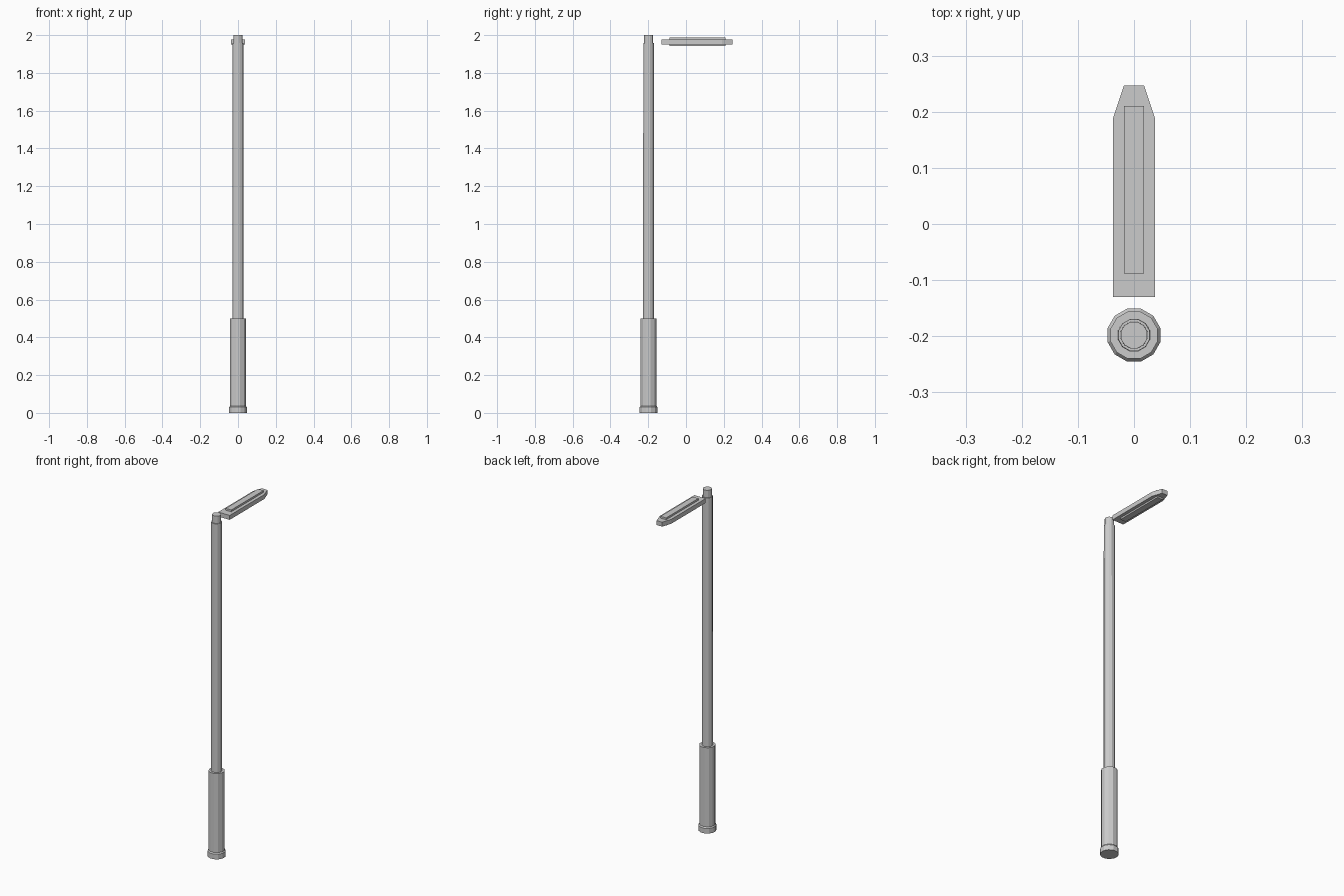
import bpy, bmesh, math

if "Cube" in bpy.data.objects:
    bpy.data.objects.remove(bpy.data.objects["Cube"])

SIDES = 12
POLE_Y = -0.198


def finish(name, bm):
    bmesh.ops.recalc_face_normals(bm, faces=bm.faces)
    me = bpy.data.meshes.new(name)
    bm.to_mesh(me)
    bm.free()
    ob = bpy.data.objects.new(name, me)
    bpy.context.collection.objects.link(ob)
    return ob


def turned(name, profile):
    """Closed flat-sided column from (radius, height) pairs, flats facing the axes."""
    bm = bmesh.new()
    rings = []
    for r, z in profile:
        r /= math.cos(math.pi / SIDES)
        angles = [(i + 0.5) * math.tau / SIDES for i in range(SIDES)]
        rings.append([bm.verts.new((r * math.cos(a), POLE_Y + r * math.sin(a), z))
                      for a in angles])
    for low, high in zip(rings, rings[1:]):
        for i in range(SIDES):
            j = (i + 1) % SIDES
            bm.faces.new((low[i], low[j], high[j], high[i]))
    bm.faces.new(rings[0])
    bm.faces.new(rings[-1])
    return finish(name, bm)


def plate(name, half, z0, z1):
    """Extrude a half outline, mirrored across x = 0."""
    outline = half + [(-x, y) for x, y in reversed(half)]
    bm = bmesh.new()
    face = bm.faces.new([bm.verts.new((x, y, z0)) for x, y in outline])
    ext = bmesh.ops.extrude_face_region(bm, geom=[face])
    verts = [g for g in ext["geom"] if isinstance(g, bmesh.types.BMVert)]
    bmesh.ops.translate(bm, verts=verts, vec=(0, 0, z1 - z0))
    return finish(name, bm)


# Foot collar and thick lower sleeve
turned("pole_base", [(0.047, 0), (0.047, 0.03), (0.042, 0.037), (0.042, 0.5)])

# Slender shaft with stepped top peg
turned("pole_shaft", [(0.029, 0.49), (0.028, 1.957)])
turned("pole_top", [(0.024, 1.95), (0.0235, 2.0)])

# Lamp head with tapered nose
plate("lamp_head", [(0.037, -0.13), (0.037, 0.19), (0.018, 0.247)], 1.951, 1.977)

# Raised strip on top and light panel underneath
strip = [(0.018, -0.088), (0.018, 0.21)]
plate("lamp_top_strip", strip, 1.97, 1.988)
plate("lamp_light_panel", strip, 1.942, 1.958)
